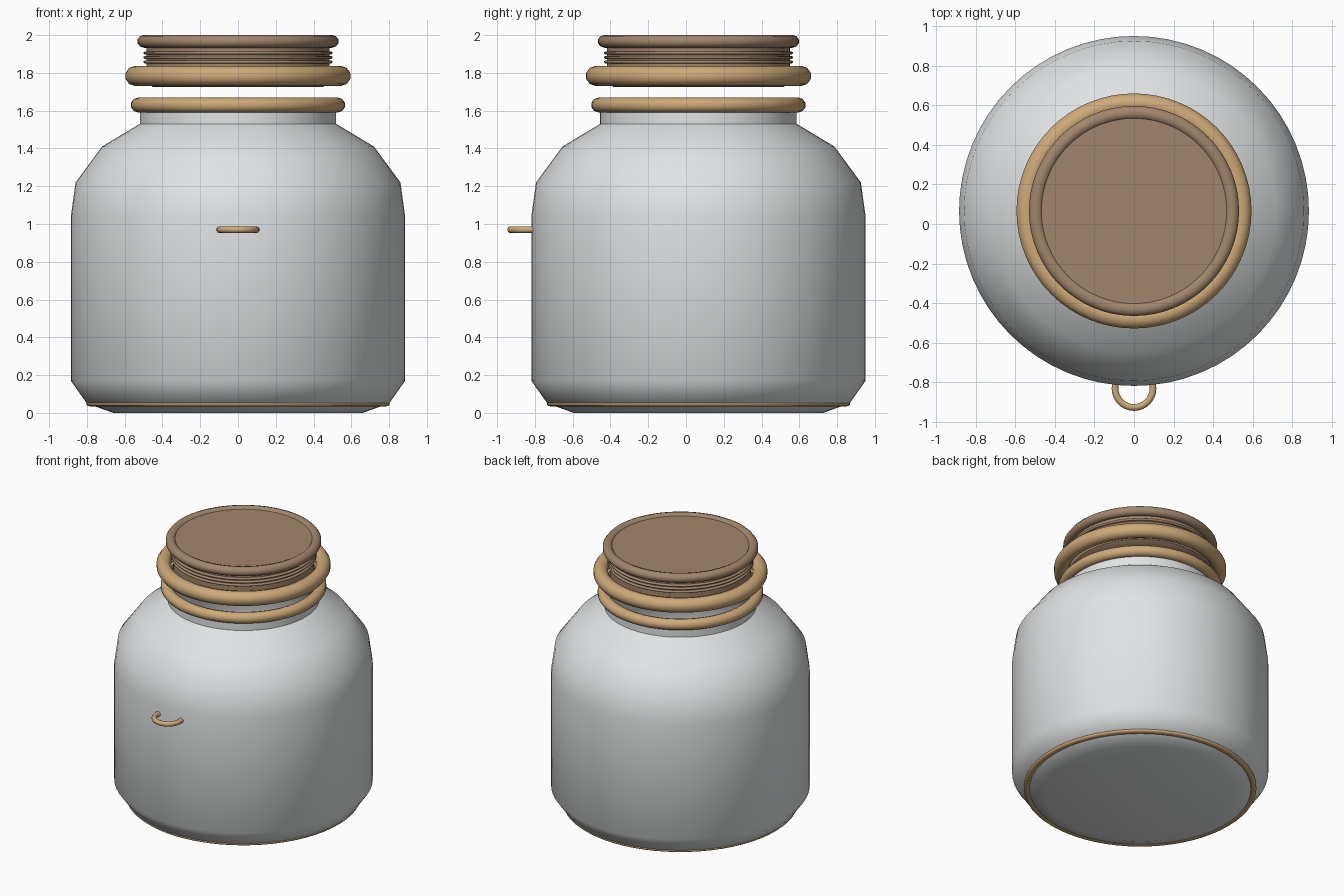
import bpy, bmesh, math
from mathutils import Vector

cube = bpy.data.objects.get("Cube")
if cube:
    bpy.data.objects.remove(cube, do_unlink=True)

AXIS = Vector((0, 0.066, 0))


def material(name, rgb):
    m = bpy.data.materials.new(name)
    m.use_nodes = True
    m.diffuse_color = (*rgb, 1)
    m.node_tree.nodes["Principled BSDF"].inputs["Base Color"].default_value = (*rgb, 1)
    return m


glass = material("pale grey", (0.75, 0.77, 0.78))
tan = material("tan", (0.62, 0.40, 0.19))
cork = material("cork brown", (0.36, 0.24, 0.15))


def lathe(name, profile, mat, closed=False, centre=AXIS, steps=64, angle=40):
    """Revolve a radius/height profile around a vertical axis."""
    bm = bmesh.new()
    verts = [bm.verts.new((r, 0, z)) for r, z in profile]
    pairs = list(zip(verts, verts[1:]))
    if closed:
        pairs.append((verts[-1], verts[0]))
    edges = [bm.edges.new(p) for p in pairs]
    bmesh.ops.spin(bm, geom=verts + edges, cent=(0, 0, 0), axis=(0, 0, 1),
                   angle=math.tau, steps=steps, use_duplicate=False)
    bmesh.ops.remove_doubles(bm, verts=bm.verts, dist=0.0005)
    bmesh.ops.recalc_face_normals(bm, faces=bm.faces)
    mesh = bpy.data.meshes.new(name)
    bm.to_mesh(mesh)
    bm.free()
    mesh.materials.append(mat)
    obj = bpy.data.objects.new(name, mesh)
    obj.location = centre
    bpy.context.collection.objects.link(obj)
    bpy.ops.object.select_all(action="DESELECT")
    obj.select_set(True)
    bpy.context.view_layer.objects.active = obj
    bpy.ops.object.shade_smooth_by_angle(angle=math.radians(angle))
    return obj


def ring(name, radius, z, rr, rz, mat, sides=10, **kw):
    """Torus with an elliptical section."""
    section = [(radius + rr * math.cos(math.tau * (i + 0.5) / sides),
                z + rz * math.sin(math.tau * (i + 0.5) / sides)) for i in range(sides)]
    return lathe(name, section, mat, closed=True, angle=60, **kw)


# Jar: outer wall, then over the lip and down the inner wall
outer = [(0, 0), (0.66, 0), (0.80, 0.05), (0.885, 0.17), (0.885, 1.04),
         (0.86, 1.22), (0.72, 1.41), (0.52, 1.53), (0.52, 1.64)]
inner = [(0.49, 1.64), (0.49, 1.51), (0.69, 1.38), (0.82, 1.20),
         (0.85, 1.04), (0.85, 0.18), (0.76, 0.08), (0, 0.06)]
lathe("jar_body", outer + inner, glass)

# Bands around the jar
ring("base_band", 0.78, 0.048, 0.024, 0.014, tan)
ring("rim_band", 0.527, 1.63, 0.041, 0.04, tan)

# Front loop
ring("front_loop", 0.096, 0.97, 0.018, 0.018, tan,
     centre=Vector((0, -0.832, 0)), steps=32)

# Raised stopper: plug, screw ridges, flange and top edge
lathe("stopper_plug", [(0, 1.725), (0.45, 1.725), (0.485, 1.75),
                       (0.485, 1.985), (0, 1.985)], cork)
for i, z in enumerate((1.858, 1.882, 1.906)):
    ring(f"stopper_ridge_{i + 1}", 0.487, z, 0.014, 0.009, cork, sides=8)
ring("stopper_flange", 0.545, 1.784, 0.052, 0.053, tan)
ring("stopper_top_edge", 0.497, 1.967, 0.036, 0.034, cork)
